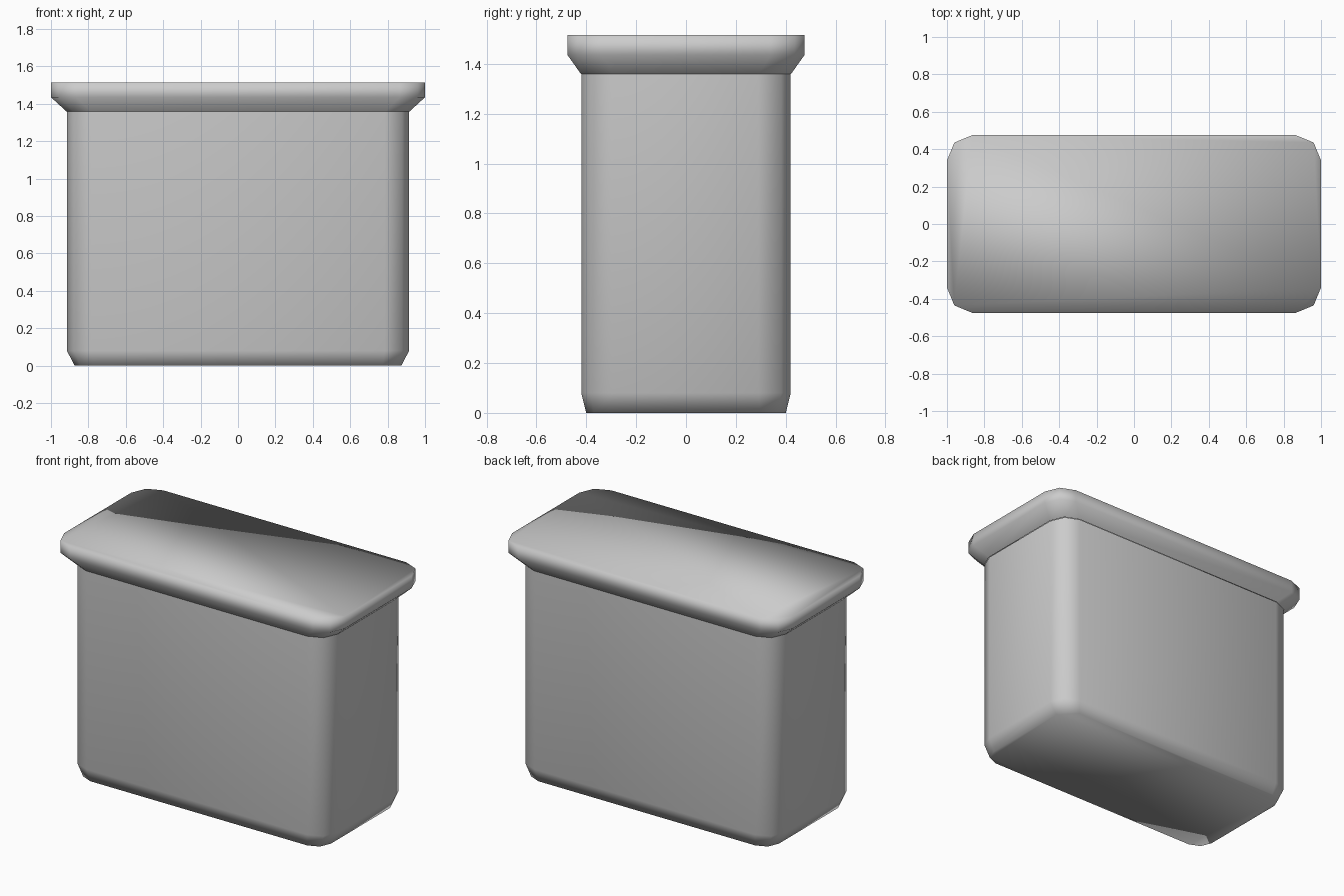
import bpy
import bmesh
from math import sin, cos, pi

old = bpy.data.objects.get("Cube")
if old:
    bpy.data.objects.remove(old)

# Single plain grey material
grey = bpy.data.materials.new("plain grey")
grey.use_nodes = True
colour = (0.6, 0.6, 0.6, 1)
grey.diffuse_color = colour
grey.node_tree.nodes["Principled BSDF"].inputs["Base Color"].default_value = colour


def outline(hx, hy, r, z):
    """Rectangle with two-step rounded corners, counter-clockwise."""
    points = []
    for k, (sx, sy) in enumerate([(1, 1), (-1, 1), (-1, -1), (1, -1)]):
        for step in range(3):
            a = k * pi / 2 + step * pi / 4
            points.append((sx * (hx - r) + r * cos(a), sy * (hy - r) + r * sin(a), z))
    return points


def loft(name, levels, cap_bottom=False, cap_top=False):
    bm = bmesh.new()
    rings = [[bm.verts.new(p) for p in outline(*level)] for level in levels]
    for low, high in zip(rings, rings[1:]):
        n = len(low)
        for i in range(n):
            j = (i + 1) % n
            bm.faces.new((low[i], low[j], high[j], high[i]))
    if cap_bottom:
        bm.faces.new(rings[0][::-1])
    if cap_top:
        bm.faces.new(rings[-1])
    for face in bm.faces:
        face.smooth = True
    mesh = bpy.data.meshes.new(name)
    bm.to_mesh(mesh)
    bm.free()
    mesh.materials.append(grey)
    obj = bpy.data.objects.new(name, mesh)
    bpy.context.collection.objects.link(obj)
    return obj


# Deep container with a chamfered base; its open top is hidden by the lid
loft("container_body", [(0.873, 0.40, 0.10, 0), (0.915, 0.42, 0.13, 0.08),
                        (0.915, 0.42, 0.13, 1.36)], cap_bottom=True)

# Flared lid with a straight rim
loft("lid", [(0.918, 0.422, 0.13, 1.36), (1.0, 0.475, 0.135, 1.435),
             (1.0, 0.475, 0.135, 1.515)], cap_top=True)
